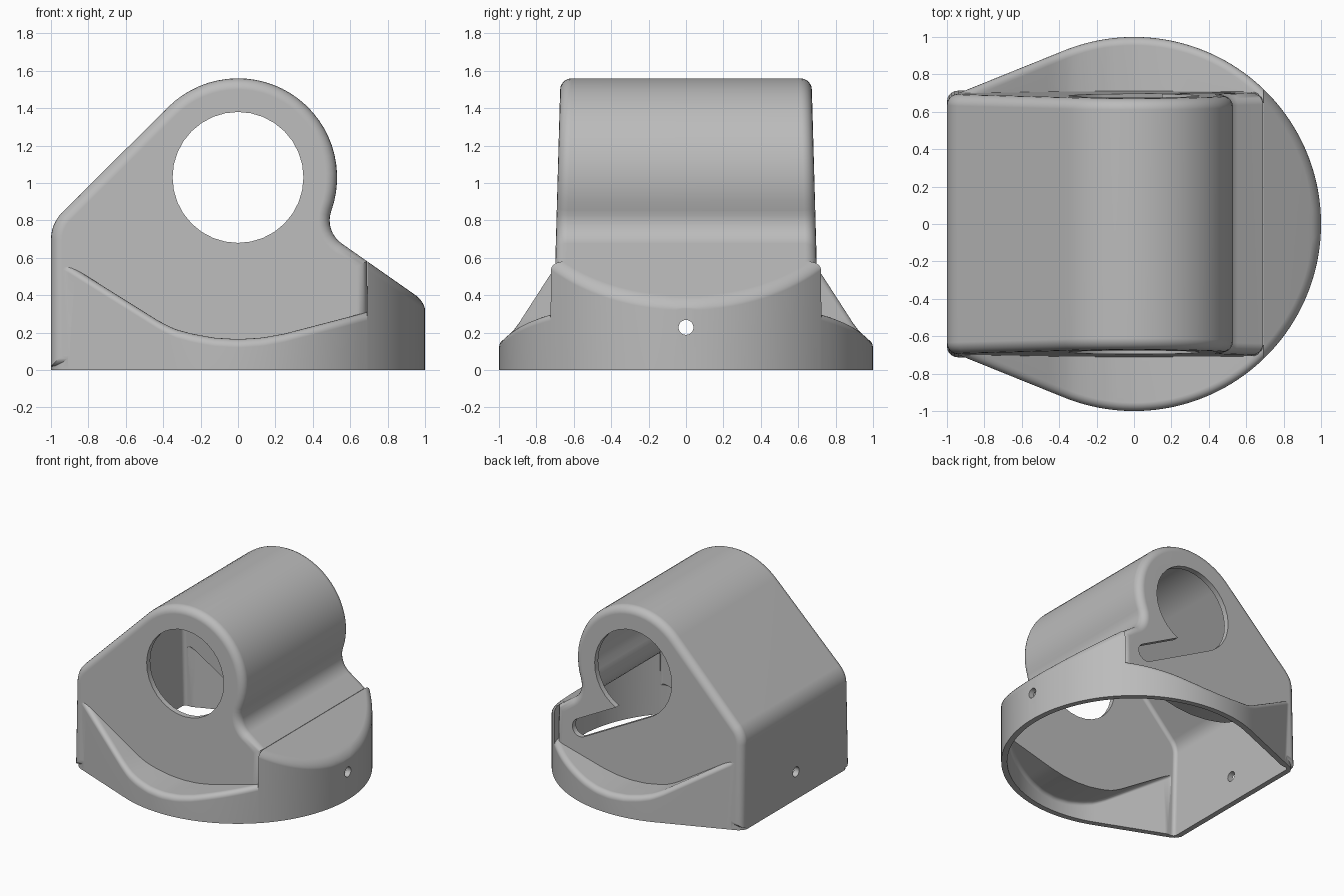
import bpy, bmesh, math

cube = bpy.data.objects.get("Cube")
if cube:
    bpy.data.objects.remove(cube, do_unlink=True)

WALL = 0.045
BORE_Z = 1.03


def loft(name, rings):
    """Join closed rings of equal length into a capped solid."""
    bm = bmesh.new()
    loops = [[bm.verts.new(p) for p in ring] for ring in rings]
    n = len(loops[0])
    for a, b in zip(loops, loops[1:]):
        for i in range(n):
            j = (i + 1) % n
            bm.faces.new((a[i], a[j], b[j], b[i]))
    bm.faces.new(loops[0])
    bm.faces.new(loops[-1])
    bmesh.ops.recalc_face_normals(bm, faces=bm.faces)
    mesh = bpy.data.meshes.new(name)
    bm.to_mesh(mesh)
    bm.free()
    obj = bpy.data.objects.new(name, mesh)
    bpy.context.scene.collection.objects.link(obj)
    return obj


def combine(target, tool, operation):
    """Apply a boolean and discard the tool."""
    mod = target.modifiers.new("cut", 'BOOLEAN')
    mod.operation, mod.object, mod.solver = operation, tool, 'EXACT'
    deps = bpy.context.evaluated_depsgraph_get()
    mesh = bpy.data.meshes.new_from_object(target.evaluated_get(deps))
    target.modifiers.clear()
    target.data = mesh
    bpy.data.objects.remove(tool, do_unlink=True)


def arc(cx, cz, r, start, end, steps):
    angles = [math.radians(start + (end - start) * i / steps) for i in range(steps + 1)]
    return [(cx + r * math.cos(a), cz + r * math.sin(a)) for a in angles]


def span(a, b, steps):
    return [a + (b - a) * i / steps for i in range(steps)]


def slope(x):
    return 0.677 - 0.7 * (x - 0.554)


def inset(points, d):
    """Move a clockwise outline inward by d."""
    out = []
    for i, (x, z) in enumerate(points):
        (px, pz), (qx, qz) = points[i - 1], points[(i + 1) % len(points)]
        l1, l2 = math.hypot(x - px, z - pz), math.hypot(qx - x, qz - z)
        n1 = ((z - pz) / l1, (px - x) / l1)
        n2 = ((qz - z) / l2, (x - qx) / l2)
        k = d / (1 + n1[0] * n2[0] + n1[1] * n2[1])
        out.append((x + (n1[0] + n2[0]) * k, z + (n1[1] + n2[1]) * k))
    return out


def bore_body(name, wall, right, bottom, r):
    """Side profile run along y, with rounded ends and slightly tapered cheeks."""
    outline = arc(0, BORE_Z, 0.53, 135, -19.7, 28)
    outline += arc(0.64, 0.80, 0.15, 160.3, 235, 8)
    outline += [(right, slope(right)), (right, bottom), (-1, bottom)]
    outline += arc(-0.8, 0.70, 0.2, 180, 135, 6)
    ends = [(r * (1 - math.cos(a)), r * (1 - math.sin(a)))
            for a in [math.pi / 2 * i / 5 for i in range(6)]]
    rings = []
    for side, steps in ((-1, ends[::-1]), (1, ends)):
        for shrink, back in steps:
            rings.append([(x, side * (0.715 - 0.028 * z - wall - back), z)
                          for x, z in inset(outline, wall + shrink)])
    return loft(name, rings)


LEDGE = [(-1, .62), (-.92, .573), (-.42, .26), (-.34, .22), (-.25, .195), (-.13, .173),
         (0, .165), (.13, .173), (.25, .195), (.69, .31)]


def top_height(x):
    if x > 0.6905:
        return slope(x)
    for (x0, z0), (x1, z1) in zip(LEDGE, LEDGE[1:]):
        if x <= x1:
            return z0 + (z1 - z0) * (x - x0) / (x1 - x0)
    return LEDGE[-1][1]


def skirt_body(name, wall, bottom, r):
    """Round plan with tangent flanks; one cross-section per x station."""
    R = 1 - wall
    xs = span(-R + 0.0015, -R + 0.06, 6) + span(-R + 0.06, 0.69, 48) + [0.69, 0.692]
    a0 = math.acos(0.70 / R)
    xs += [R * math.cos(a) for a in span(a0, 0.04, 22)] + [R * math.cos(0.04)]
    depths = [r * (1 - math.cos(math.pi / 2 * i / 5)) for i in range(6)]
    rings = []
    for x in xs:
        flank = x < -0.375 * R
        w = 0.927 * R + 0.404 * (x + 0.375 * R) if flank else math.sqrt(R * R - x * x)
        u = (x + R) / 0.06
        if u < 1:
            w -= 0.05 * (1 - math.sqrt(1 - (1 - u) ** 2))
        half = []
        for k, d in enumerate(depths):
            if flank:
                y = w - d / 0.927
            else:
                y = max(math.sqrt(max((R - d) ** 2 - x * x, 0)), w * (1 - k / 7))
                d = R - math.hypot(x, y)
            d = min(max(d, 0), r)
            drop = r - math.sqrt(r * r - (r - d) ** 2)
            half.append((y, top_height(x) - wall * 1.1 - drop))
        half.insert(0, (w, bottom))
        rings.append([(x, y, z) for y, z in half] + [(x, -y, z) for y, z in half[::-1]])
    return loft(name, rings)


# Outer housing
housing = skirt_body("bore_housing", 0, 0, 0.045)
combine(housing, bore_body("outer_body", 0, 0.69, 0.02, 0.06), 'UNION')

# Hollow inside, open at the bottom
cavity = skirt_body("cavity", WALL, -0.1, 0.03)
combine(cavity, bore_body("inner_body", WALL, 0.70 + WALL, -0.1, 0.03), 'UNION')
combine(housing, cavity, 'DIFFERENCE')

# Cross bore through both cheeks
circle = arc(0, BORE_Z, 0.35, 0, 360, 32)[:-1]
combine(housing, loft("bore_cutter", [[(x, y, z) for x, z in circle] for y in (-0.9, 0.9)]),
        'DIFFERENCE')

# Slanted slot leading out of the rear bore
slot = arc(-0.13, 0.784, 0.072, 62, 242, 10) + arc(0.47, 0.464, 0.072, 242, 422, 10)
combine(housing, loft("slot_cutter", [[(x, y, z) for x, z in slot] for y in (0.5, 0.9)]),
        'DIFFERENCE')

# Small screw hole through both ends
screw = arc(0, 0.228, 0.04, 0, 360, 20)[:-1]
combine(housing, loft("screw_cutter", [[(x, y, z) for y, z in screw] for x in (-1.2, 1.2)]),
        'DIFFERENCE')

# Material and shading
grey = bpy.data.materials.new("plain grey")
grey.use_nodes = True
colour = (0.5, 0.5, 0.5, 1)
grey.diffuse_color = colour
grey.node_tree.nodes["Principled BSDF"].inputs["Base Color"].default_value = colour
housing.data.materials.clear()
housing.data.materials.append(grey)

bpy.ops.object.select_all(action='DESELECT')
housing.select_set(True)
bpy.context.view_layer.objects.active = housing
bpy.ops.object.shade_smooth_by_angle(angle=math.radians(30))
weighted = housing.modifiers.new("even_shading", 'WEIGHTED_NORMAL')
weighted.keep_sharp = True
